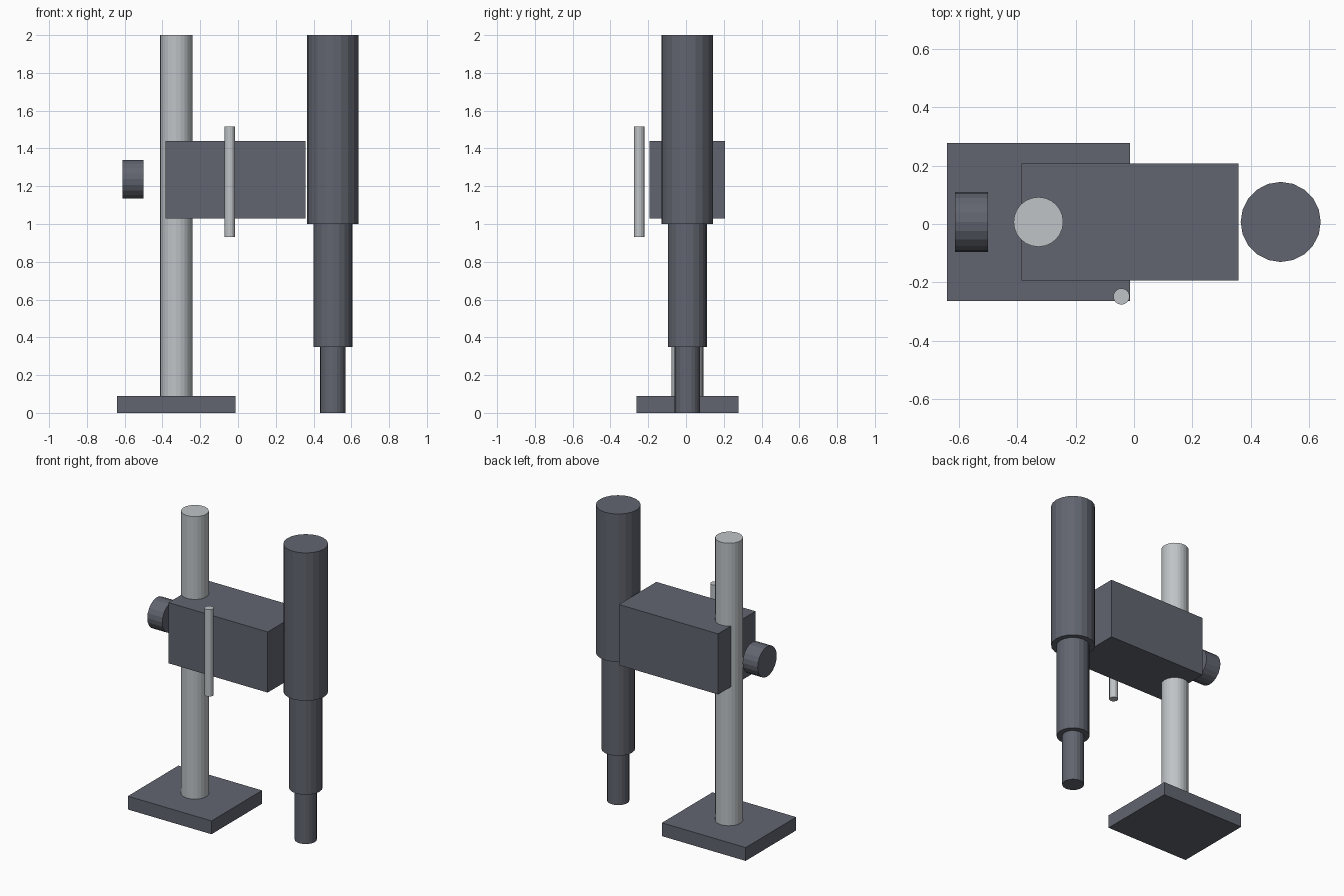
import bpy, math

if "Cube" in bpy.data.objects:
    bpy.data.objects.remove(bpy.data.objects["Cube"])

Y = 0.007  # common depth centre line


def material(name, rgb):
    m = bpy.data.materials.new(name)
    m.diffuse_color = (*rgb, 1.0)
    m.use_nodes = True
    m.node_tree.nodes["Principled BSDF"].inputs["Base Color"].default_value = m.diffuse_color
    return m


DARK = material("dark_enamel", (0.12, 0.13, 0.16))
STEEL = material("steel", (0.52, 0.55, 0.57))


def finish(name, mat):
    ob = bpy.context.object
    ob.name = name
    ob.data.materials.append(mat)
    return ob


def box(name, x0, x1, depth, z0, z1, mat):
    bpy.ops.mesh.primitive_cube_add(size=1, location=((x0 + x1) / 2, Y, (z0 + z1) / 2))
    ob = finish(name, mat)
    ob.scale = (x1 - x0, depth, z1 - z0)
    bpy.ops.object.transform_apply(location=False, rotation=False, scale=True)
    return ob


def upright(name, x, y, r, z0, z1, mat, sides=20):
    bpy.ops.mesh.primitive_cylinder_add(vertices=sides, radius=r, depth=z1 - z0,
                                        location=(x, y, (z0 + z1) / 2))
    return finish(name, mat)


# Foot and column
box("base_plate", -0.64, -0.014, 0.54, 0.0, 0.09, DARK)
upright("column", -0.327, Y, 0.085, 0.09, 2.0, STEEL, 24)

# Carriage clamped on the column
box("carriage_block", -0.385, 0.357, 0.40, 1.03, 1.44, DARK)

# Adjusting knob behind the column, axis along x
bpy.ops.mesh.primitive_cylinder_add(vertices=20, radius=0.102, depth=0.112,
                                    location=(-0.556, Y, 1.237),
                                    rotation=(0, math.pi / 2, 0))
finish("adjusting_knob", DARK)

# Upright handle bar in front of the carriage
upright("handle_bar", -0.043, -0.248, 0.028, 0.93, 1.517, STEEL, 16)

# Stepped spindle, from motor housing down to the tip
for name, r, z0, z1 in (("motor_housing", 0.137, 1.0, 2.0),
                        ("spindle_sleeve", 0.103, 0.35, 1.0),
                        ("spindle_tip", 0.068, 0.0, 0.35)):
    upright(name, 0.502, Y, r, z0, z1, DARK)
